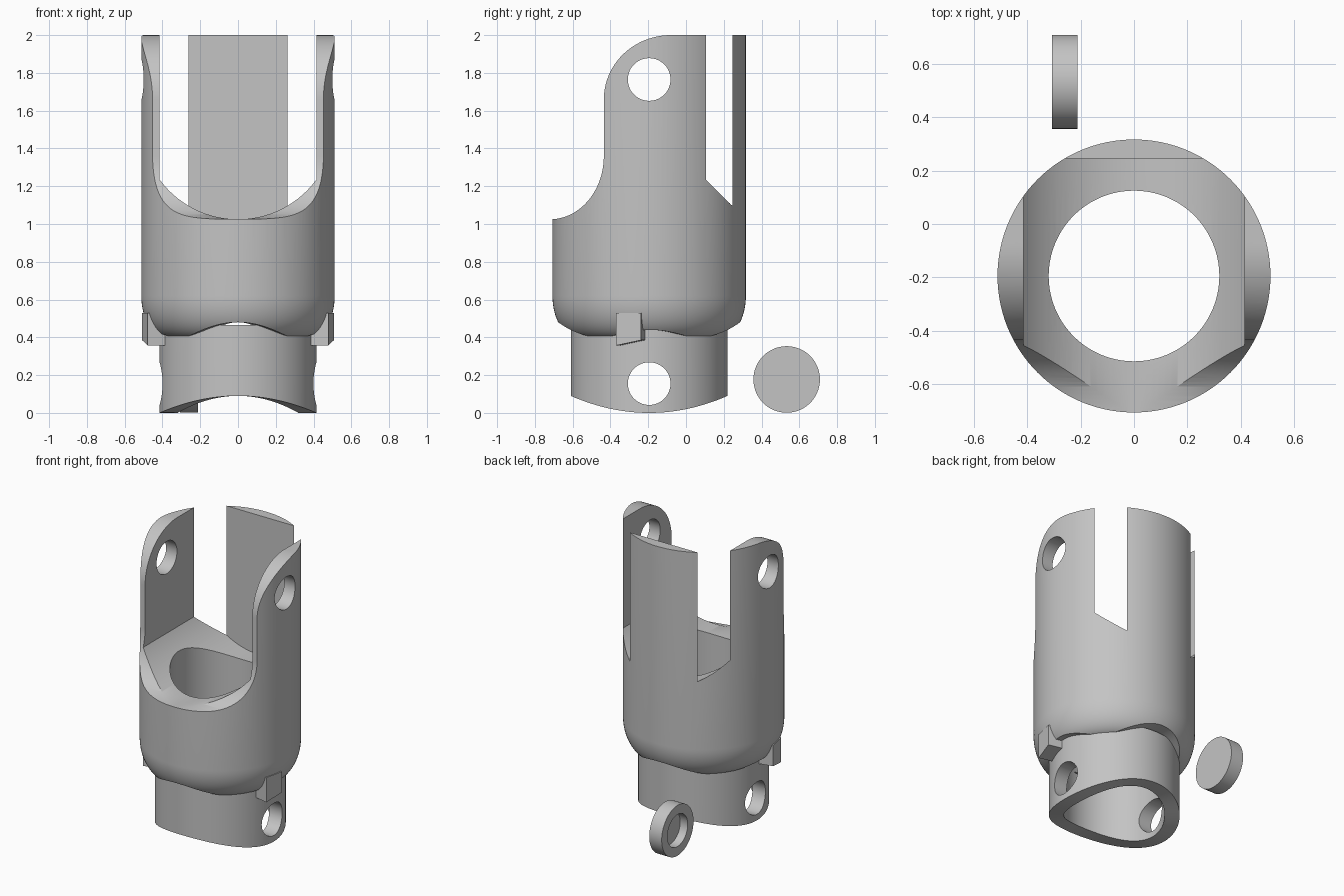
import bpy, bmesh
from math import sin, cos, pi, asin, radians
from mathutils import Matrix

if "Cube" in bpy.data.objects:
    bpy.data.objects.remove(bpy.data.objects["Cube"])

AXIS_Y = -0.195            # centre line of the turned parts
BORE, TUBE, BODY = 0.32, 0.415, 0.512
ROUND_TOP, ROUND_W, ROUND_H = 0.62, 0.14, 0.225   # rounding under the body
HOLE = 0.113
SEG = 128

grey = bpy.data.materials.new("plain_grey")
grey.use_nodes = True
COLOUR = (0.55, 0.55, 0.55, 1)
grey.diffuse_color = COLOUR
grey.node_tree.nodes["Principled BSDF"].inputs["Base Color"].default_value = COLOUR


def finish(name, bm, matrix=Matrix()):
    bmesh.ops.remove_doubles(bm, verts=bm.verts, dist=1e-5)
    bmesh.ops.transform(bm, matrix=matrix, verts=bm.verts)
    bmesh.ops.recalc_face_normals(bm, faces=bm.faces)
    mesh = bpy.data.meshes.new(name)
    bm.to_mesh(mesh)
    bm.free()
    mesh.materials.append(grey)
    ob = bpy.data.objects.new(name, mesh)
    bpy.context.collection.objects.link(ob)
    return ob


def lathe(name, section, matrix, closed=True):
    """Spin a section; section(angle) returns (radius, height) points."""
    bm = bmesh.new()
    cols = []
    for i in range(SEG):
        a = 2 * pi * i / SEG
        cols.append([bm.verts.new((r * cos(a), r * sin(a), z)) for r, z in section(a)])
    n = len(cols[0])
    for i in range(SEG):
        p, q = cols[i], cols[(i + 1) % SEG]
        for j in range(n if closed else n - 1):
            k = (j + 1) % n
            bm.faces.new((p[j], q[j], q[k], p[k]))
    return finish(name, bm, matrix)


def prism(name, points, depth):
    """Extrude a closed outline of 3D points along a vector."""
    bm = bmesh.new()
    face = bm.faces.new([bm.verts.new(p) for p in points])
    ext = bmesh.ops.extrude_face_region(bm, geom=[face], use_keep_orig=True)
    bmesh.ops.translate(bm, vec=depth, verts=[g for g in ext["geom"] if isinstance(g, bmesh.types.BMVert)])
    return finish(name, bm)


def cross_hole(z):
    """Cutter for a round hole running from side to side."""
    pts = [(-1, AXIS_Y + HOLE * cos(2 * pi * i / 48), z + HOLE * sin(2 * pi * i / 48)) for i in range(48)]
    return prism("hole_cutter", pts, (2, 0, 0))


def cut(ob, cutters):
    bpy.context.view_layer.objects.active = ob
    for c in cutters:
        mod = ob.modifiers.new("cut", "BOOLEAN")
        mod.operation, mod.solver, mod.object = "DIFFERENCE", "EXACT", c
        bpy.ops.object.modifier_apply(modifier=mod.name)
        bpy.data.objects.remove(c)


def arc(cx, cy, a, b, start, end, n=24):
    return [(cx + a * cos(radians(start + (end - start) * i / n)),
             cy + b * sin(radians(start + (end - start) * i / n))) for i in range(n + 1)]


on_axis = Matrix.Translation((0, AXIS_Y, 0))


# Body: rounded at the bottom, with a wavy lower rim
def body_section(a):
    rim = 0.43 - 0.02 * cos(2 * a) + 0.03 * cos(4 * a)
    t0 = asin((ROUND_TOP - rim) / ROUND_H)
    pts = [(BORE, rim)]
    for i in range(13):
        t = t0 * (1 - i / 12)
        pts.append((BODY - ROUND_W + ROUND_W * cos(t), ROUND_TOP - ROUND_H * sin(t)))
    return pts + [(BODY, 2), (BORE, 2)]


body = lathe("forked_body", body_section, on_axis)

# Cavity with a trough floor, leaving two arms and a back plate
trough = [(x, -1, z) for x, z in arc(0, 1.54, 0.515, 0.515, 216.3, 323.7, 40)]
half = trough[-1][0]
cavity = prism("cavity_cutter", trough + [(half, -1, 2.2), (-half, -1, 2.2)], (0, 1.245, 0))

# Front outline of the arms
outline = [(-1, 1.025)] + arc(-0.72, 1.36, 0.285, 0.335, -90, 0) \
    + arc(-0.08, 1.66, 0.355, 0.34, 180, 90) + [(-0.08, 2.2), (-1, 2.2)]
front = prism("front_cutter", [(-1, y, z) for y, z in outline], (2, 0, 0))
cut(body, [cavity, front, cross_hole(1.765)])


# Lower tube with a saddle-shaped bottom end
def tube_section(a):
    low = 0.09 * sin(a) ** 2
    return [(BORE, low), (TUBE, low), (TUBE, 0.465), (BORE, 0.465)]


tube = lathe("lower_tube", tube_section, on_axis)
cut(tube, [cross_hole(0.155)])

# Side lugs, turned to face outwards, with a sloping underside
for side, name in ((1, "left_lug"), (-1, "right_lug")):
    bm = bmesh.new()
    bmesh.ops.create_cube(bm, size=1)
    for v in bm.verts:
        back = v.co.y > 0
        bottom = 0.385 if back else 0.357
        v.co = (0.505 if v.co.x > 0 else 0.39, 0.067 if back else -0.067,
                0.53 if v.co.z > 0 else bottom)
    bmesh.ops.rotate(bm, matrix=Matrix.Rotation(radians(-12.5), 3, "Z"), verts=bm.verts)
    finish(name, bm, on_axis @ Matrix.Diagonal((side, 1, 1, 1)))

# Loose cap with a recess on one face
cap_points = [(0, -0.048), (0.176, -0.048), (0.176, 0.048), (0.112, 0.048), (0.112, -0.01), (0, -0.01)]
cap = lathe("round_cap", lambda a: cap_points,
            Matrix.Translation((-0.26, 0.533, 0.177)) @ Matrix.Rotation(-pi / 2, 4, "Y"), closed=False)

# Smooth shading with crisp edges
bpy.ops.object.select_all(action="DESELECT")
for ob in (body, tube, cap):
    ob.select_set(True)
bpy.context.view_layer.objects.active = body
bpy.ops.object.shade_smooth_by_angle(angle=radians(30))
